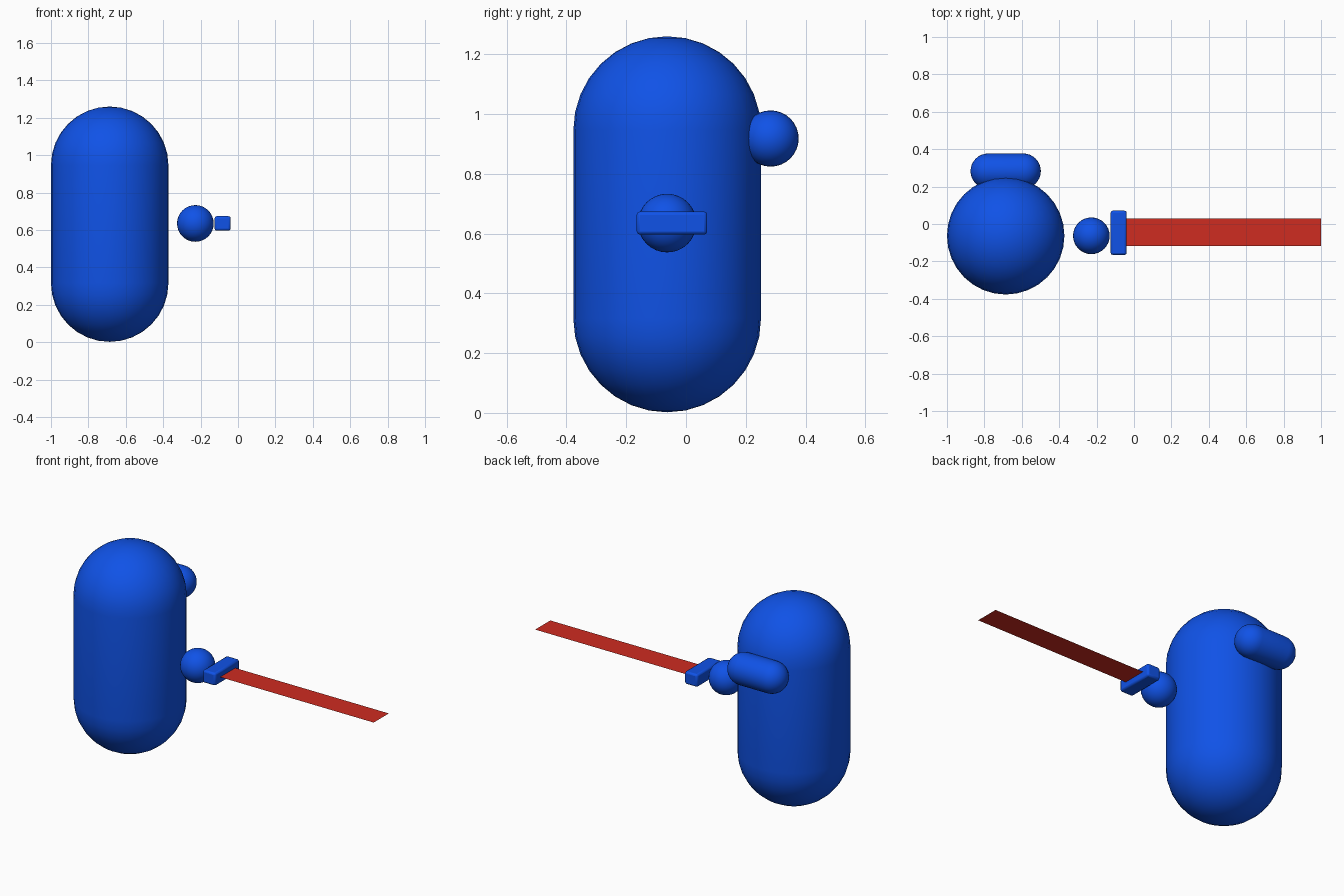
import bpy
import math
from mathutils import Matrix

if "Cube" in bpy.data.objects:
    bpy.data.objects.remove(bpy.data.objects["Cube"])


def material(name, colour):
    m = bpy.data.materials.new(name)
    m.diffuse_color = (*colour, 1.0)
    m.use_nodes = True
    m.node_tree.nodes["Principled BSDF"].inputs["Base Color"].default_value = m.diffuse_color
    return m


BLUE = material("bright_blue", (0.005, 0.085, 0.8))
RED = material("blade_red", (0.62, 0.025, 0.015))


def finish(obj, name, mat, smooth=True):
    obj.name = name
    obj.data.materials.append(mat)
    if smooth:
        bpy.ops.object.shade_smooth_by_angle(angle=math.radians(40))
    return obj


def ball(name, loc, radius, stretch=0.0, axis="Z", segments=32, rings=16):
    """Sphere, optionally pulled apart along its pole axis into a capsule."""
    bpy.ops.mesh.primitive_uv_sphere_add(segments=segments, ring_count=rings,
                                         radius=radius, location=loc)
    obj = bpy.context.object
    if stretch:
        # Split the equator so each half becomes a cap joined by a straight wall
        import bmesh
        bm = bmesh.new()
        bm.from_mesh(obj.data)
        equator = [e for e in bm.edges
                   if all(abs(v.co.z) < 1e-4 for v in e.verts)]
        bmesh.ops.split_edges(bm, edges=equator)
        for f in bm.faces:
            f.tag = f.calc_center_median().z > 0
        for v in bm.verts:
            v.co.z += stretch if v.link_faces[0].tag else -stretch
        rims = [e for e in bm.edges if e.is_boundary]
        bmesh.ops.bridge_loops(bm, edges=rims)
        bmesh.ops.recalc_face_normals(bm, faces=bm.faces)
        if axis == "X":
            bm.transform(Matrix.Rotation(math.pi / 2, 4, "Y"))
        bm.to_mesh(obj.data)
        bm.free()
    return finish(obj, name, BLUE)


# Upright capsule body
ball("body", (-0.686, -0.063, 0.631), 0.314, stretch=0.315)

# Sideways capsule visor set into the upper body
ball("visor", (-0.686, 0.283, 0.918), 0.094, stretch=0.094, axis="X")

# Floating round hand
ball("hand", (-0.228, -0.063, 0.635), 0.098)

# Sword guard: softly bevelled bar
bpy.ops.mesh.primitive_cube_add(size=1, location=(-0.082, -0.047, 0.635))
guard = bpy.context.object
guard.scale = (0.086, 0.236, 0.077)
bpy.ops.object.transform_apply(location=False, rotation=False, scale=True)
bevel = guard.modifiers.new("soft_edges", "BEVEL")
bevel.width = 0.011
bevel.segments = 2
finish(guard, "sword_guard", BLUE)

# Sword blade: one thin flat sheet
bpy.ops.mesh.primitive_plane_add(size=1, location=(0.48, -0.044, 0.635))
blade = bpy.context.object
blade.scale = (1.04, 0.146, 1)
bpy.ops.object.transform_apply(location=False, rotation=False, scale=True)
finish(blade, "sword_blade", RED, smooth=False)
